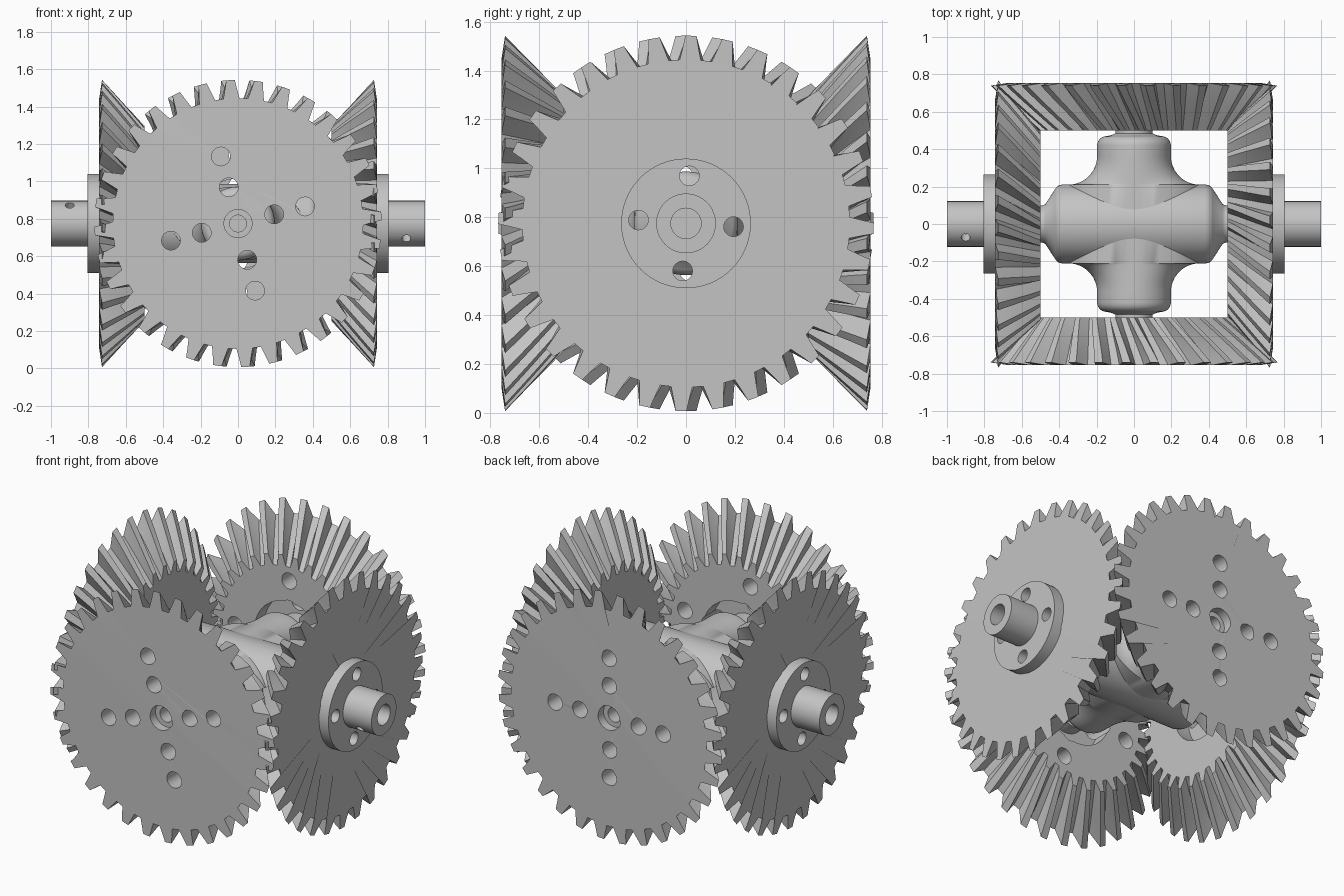
import bpy
import bmesh
from math import cos, sin, pi, radians, sqrt
from mathutils import Matrix, Vector

cube = bpy.data.objects.get("Cube")
if cube:
    bpy.data.objects.remove(cube, do_unlink=True)

CENTRE = Vector((0, 0, 0.775))
TEETH = 32

steel = bpy.data.materials.new("grey_steel")
steel.use_nodes = True
steel.diffuse_color = (0.55, 0.55, 0.55, 1)
steel.node_tree.nodes["Principled BSDF"].inputs["Base Color"].default_value = (0.55, 0.55, 0.55, 1)


def frame(out):
    """Local z points outward along the axle, local y points up."""
    out, up = Vector(out), Vector((0, 0, 1))
    m = Matrix((up.cross(out), up, out)).transposed().to_4x4()
    m.translation = CENTRE
    return m


def skin(bm, rings):
    """Join equal rings of points and cap both ends."""
    loops = [[bm.verts.new(p) for p in ring] for ring in rings]
    for a, b in zip(loops, loops[1:]):
        for i in range(len(a)):
            j = (i + 1) % len(a)
            bm.faces.new((a[i], a[j], b[j], b[i]))
    bm.faces.new(loops[0])
    bm.faces.new(loops[-1])


def lathe(bm, sections, at=(0, 0), n=48):
    """Each section is (axial, half width) or (axial, half width, half height)."""
    rings = []
    for s in sections:
        turn = [2 * pi * i / n for i in range(n)]
        rings.append([(at[0] + s[1] * cos(a), at[1] + s[-1] * sin(a), s[0]) for a in turn])
    skin(bm, rings)


def finish(name, bm, matrix):
    bmesh.ops.recalc_face_normals(bm, faces=bm.faces)
    mesh = bpy.data.meshes.new(name)
    bm.to_mesh(mesh)
    bm.free()
    mesh.materials.append(steel)
    ob = bpy.data.objects.new(name, mesh)
    ob.matrix_world = matrix
    bpy.context.collection.objects.link(ob)
    return ob


def select(ob):
    bpy.ops.object.select_all(action="DESELECT")
    ob.select_set(True)
    bpy.context.view_layer.objects.active = ob


def smooth(ob, angle=30):
    select(ob)
    bpy.ops.object.shade_smooth_by_angle(angle=radians(angle))


def cut(ob, cutter):
    cutter.hide_render = True
    select(ob)
    mod = ob.modifiers.new("cut", "BOOLEAN")
    mod.operation, mod.solver, mod.object = "DIFFERENCE", "EXACT", cutter
    bpy.ops.object.modifier_apply(modifier=mod.name)
    bpy.data.objects.remove(cutter, do_unlink=True)


def drill(ob, matrix, radii, angle, size, depth):
    """Cut a cross of four holes at each radius."""
    bm = bmesh.new()
    for r in radii:
        for k in range(4):
            a = radians(angle) + k * pi / 2
            lathe(bm, [(depth[0], size), (depth[1], size)], (r * cos(a), r * sin(a)), 24)
    cut(ob, finish("hole_cutter", bm, matrix))


def gear(name, matrix, back, phase, twist):
    """Spiral bevel gear, converging toward the middle of the model."""
    pitch = 2 * pi / TEETH
    # tooth outline: (fraction of pitch, height above root)
    outline = [(-0.33, 0), (-0.22, 0.55), (-0.15, 1), (0.15, 1), (0.22, 0.55), (0.33, 0)]
    rings, steps = [], 7
    for s in range(steps + 1):
        t = s / steps
        axial = back + (0.5 - back) * t
        scale = 1 + (0.68 - 1) * t
        sweep = twist * (0.6 * t + 0.4 * t * t)
        ring = []
        for k in range(TEETH):
            for f, h in outline:
                a = radians(phase) + sweep + (k + f) * pitch
                r = (0.67 + 0.098 * h) * scale
                ring.append((r * cos(a), r * sin(a), axial - 0.015 * h * (1 - t)))
        rings.append(ring)
    bm = bmesh.new()
    skin(bm, rings)
    ob = finish(name, bm, matrix)
    # round recess on the inner face
    bm = bmesh.new()
    lathe(bm, [(0.4, 0.24), (0.6, 0.24)])
    cut(ob, finish("recess_cutter", bm, matrix))
    # stepped centre bore
    bm = bmesh.new()
    lathe(bm, [(0.3, 0.045), (0.7, 0.045), (0.7, 0.075), (0.9, 0.075)])
    cut(ob, finish("bore_cutter", bm, matrix))
    return ob


# Front and back gears with a cross of bolt holes
for name, out, phase, holes in (("front_gear", (0, -1, 0), 93, 14.3), ("back_gear", (0, 1, 0), 85, 0)):
    m = frame(out)
    ob = gear(name, m, 0.755, phase, 0.17)
    drill(ob, m, (0.2, 0.37), holes, 0.05, (0.3, 0.9))
    smooth(ob)

# Side gears, each with a flanged output shaft
for side, sx, pin in (("left", 1, (-0.09, -0.08)), ("right", -1, (0.07, 0.095))):
    m = frame((sx, 0, 0))
    ob = gear(side + "_gear", m, 0.742, 88.5, -0.17)
    drill(ob, m, (0.195,), -4, 0.04, (0.3, 0.9))
    smooth(ob)
    bm = bmesh.new()
    lathe(bm, [(0.735, 0.05), (0.735, 0.265), (0.805, 0.265), (0.805, 0.122),
               (1, 0.122), (1, 0.062), (0.76, 0.062), (0.76, 0.05)], n=64)
    shaft = finish(side + "_flanged_shaft", bm, m)
    drill(shaft, m, (0.195,), -4, 0.04, (0.6, 0.9))
    # radial pin hole in the shaft wall
    direction = Vector((pin[0], pin[1], 0)).normalized()
    bm = bmesh.new()
    lathe(bm, [(0.03, 0.024), (0.2, 0.024)], n=20)
    turn = direction.to_track_quat("Z", "Y").to_matrix().to_4x4()
    cut(shaft, finish("pin_cutter", bm, m @ Matrix.Translation((0, 0, 0.9)) @ turn))
    smooth(shaft)

# Central cross hub: side arms with conical ends
for side, sx in (("left", 1), ("right", -1)):
    bm = bmesh.new()
    lathe(bm, [(0, 0.212), (0.38, 0.212), (0.405, 0.205), (0.42, 0.19), (0.475, 0.105),
               (0.49, 0.1), (0.52, 0.1), (0.54, 0.13), (0.61, 0.13)], n=64)
    smooth(finish("hub_arm_" + side, bm, frame((sx, 0, 0))), 40)

# Central cross hub: front and back arms, flared where they meet the side arms
FILLET = 0.155
for side, sy in (("front", -1), ("back", 1)):
    sections = [(0, 0.36, 0.197)]
    for k in range(13):
        a = k / 12 * pi / 2
        sections.append((0.21 + FILLET * (1 - cos(a)), 0.197 + FILLET * (1 - sin(a)), 0.197))
    for k in range(7):
        a = k / 6 * pi / 2
        sections.append((0.42 + 0.05 * sin(a), 0.147 + 0.05 * cos(a)))
    sections += [(0.475, 0.12), (0.485, 0.1), (0.5, 0.1), (0.52, 0.13), (0.61, 0.13)]
    bm = bmesh.new()
    lathe(bm, sections, n=64)
    smooth(finish("hub_arm_" + side, bm, frame((0, sy, 0))), 40)
